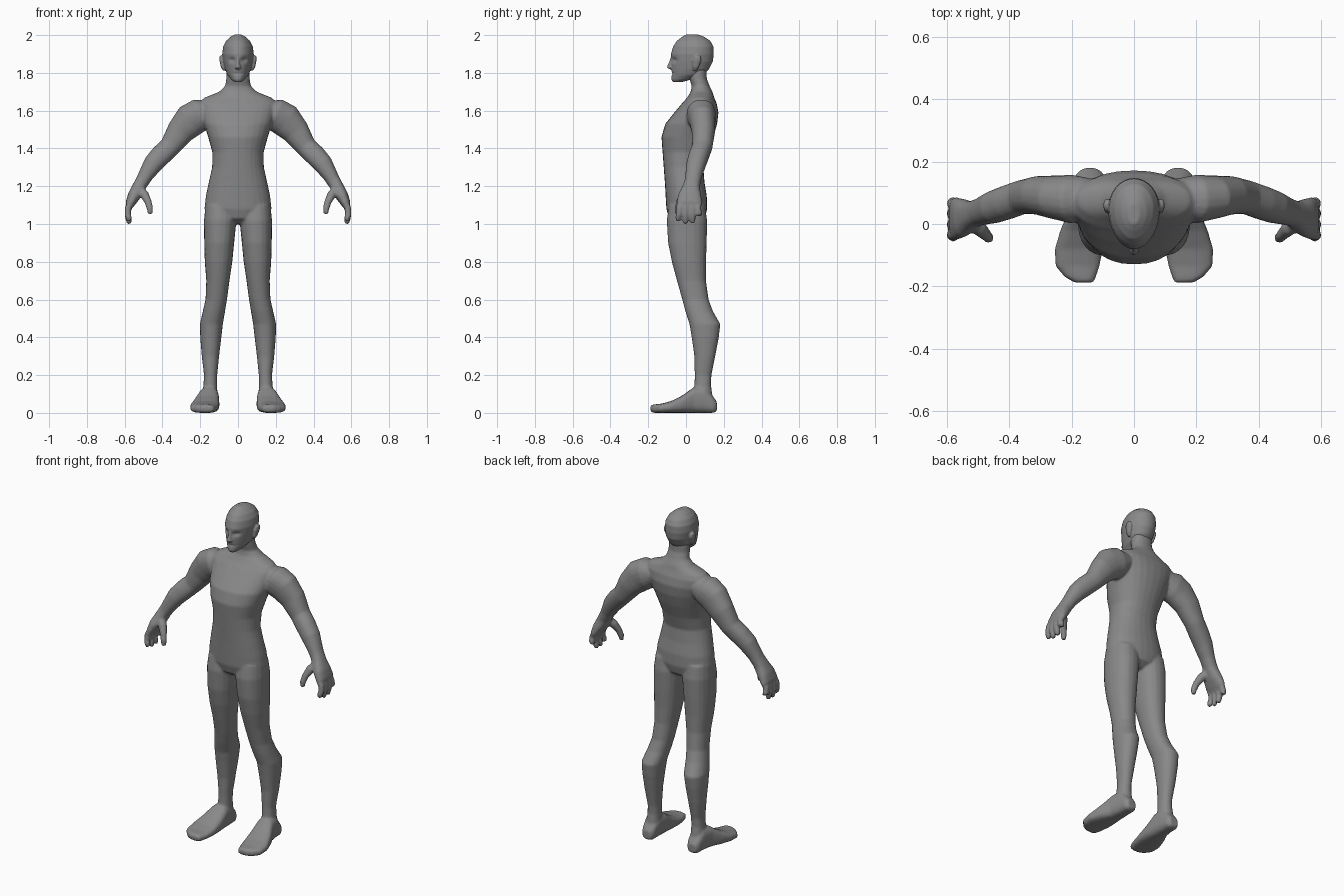
import bpy, bmesh, math
from mathutils import Vector

skin = bpy.data.materials.new("grey_skin")
skin.diffuse_color = (0.25, 0.25, 0.25, 1)


def loft(bm, sections, n=20, p=2.2):
    """Closed skin through sections of (centre, half-axis u, half-axis v)."""
    rings = []
    for c, u, v in sections:
        ring = []
        for i in range(n):
            a = 2 * math.pi * i / n
            ca, sa = math.cos(a), math.sin(a)
            e = 2 / p
            ring.append(bm.verts.new(c + u * math.copysign(abs(ca) ** e, ca)
                                     + v * math.copysign(abs(sa) ** e, sa)))
        rings.append(ring)
    faces = []
    for a, b in zip(rings, rings[1:]):
        for i in range(n):
            j = (i + 1) % n
            faces.append(bm.faces.new((a[i], a[j], b[j], b[i])))
    faces += [bm.faces.new(rings[0][::-1]), bm.faces.new(rings[-1])]
    bmesh.ops.recalc_face_normals(bm, faces=faces)
    return [v for r in rings for v in r]


def stack(bm, rows, s=1, **kw):
    """Horizontal sections: z, x0, x1, y0, y1."""
    return loft(bm, [(Vector((s * (a + b) / 2, (c + d) / 2, z)), Vector(((b - a) / 2, 0, 0)),
                      Vector((0, (d - c) / 2, 0))) for z, a, b, c, d in rows], **kw)


def tube(bm, rows, s=1, **kw):
    """Limb along a path: x, y, z, radius in the xz plane, radius in y."""
    pts = [Vector((s * r[0], r[1], r[2])) for r in rows]
    sec = []
    for i, r in enumerate(rows):
        d = pts[min(i + 1, len(pts) - 1)] - pts[max(i - 1, 0)]
        u = Vector((d.z, 0, -d.x)).normalized()
        sec.append((pts[i], u * r[3], d.cross(u).normalized() * r[4]))
    loft(bm, sec, **kw)


def refine(rows, k):
    out = []
    for a, b in zip(rows, rows[1:]):
        out += [[x + (y - x) * i / k for x, y in zip(a, b)] for i in range(k)]
    return out + [rows[-1]]


def finish(bm, name, voxel, smooth):
    me = bpy.data.meshes.new(name)
    bm.to_mesh(me)
    bm.free()
    ob = bpy.data.objects.new(name, me)
    bpy.context.collection.objects.link(ob)
    me.materials.append(skin)
    # fuse overlapping volumes into one soft skin
    m = ob.modifiers.new("fuse", 'REMESH')
    m.mode, m.voxel_size, m.use_smooth_shade = 'VOXEL', voxel, True
    m = ob.modifiers.new("soften", 'SMOOTH')
    m.factor, m.iterations = 0.5, smooth


def sym(rows):
    return [(z, -w, w, a, b) for z, w, a, b in rows]


# torso and neck
bm = bmesh.new()
stack(bm, sym([
    (1.00, .06, -.05, .06), (1.03, .13, -.09, .10), (1.08, .178, -.104, .112),
    (1.15, .170, -.108, .110), (1.22, .155, -.112, .098), (1.30, .137, -.118, .092),
    (1.38, .136, -.124, .115), (1.46, .158, -.130, .145), (1.53, .180, -.110, .165),
    (1.59, .195, -.062, .172), (1.64, .205, -.020, .162), (1.668, .18, .005, .150),
    (1.70, .10, .025, .140), (1.73, .068, .030, .125), (1.77, .062, .018, .110),
    (1.82, .060, .010, .110)]), n=28)

for s in (-1, 1):
    # legs
    stack(bm, [
        (1.10, .01, .172, -.09, .10), (1.02, .008, .180, -.102, .112), (.90, .020, .179, -.095, .110),
        (.80, .030, .176, -.075, .106), (.70, .045, .168, -.048, .106), (.60, .058, .172, -.020, .120),
        (.54, .068, .186, -.004, .142), (.47, .080, .202, .018, .182), (.40, .088, .200, .030, .174),
        (.30, .100, .192, .044, .155), (.20, .110, .180, .046, .135), (.15, .110, .183, .045, .132),
        (.06, .108, .190, .035, .145)], s)
    # feet
    loft(bm, [(Vector((s * (a + b) / 2, y, (c + d) / 2)), Vector(((b - a) / 2, 0, 0)),
               Vector((0, 0, (d - c) / 2))) for y, a, b, c, d in [
        (.163, .125, .178, .01, .06), (.145, .112, .190, .0, .085), (.10, .105, .198, .0, .14),
        (.04, .100, .210, .0, .135), (-.02, .098, .236, .0, .092), (-.08, .100, .254, .0, .062),
        (-.135, .110, .252, .0, .048), (-.170, .122, .222, .0, .045), (-.188, .13, .19, .008, .04)]],
        p=2.8)
    # arms
    tube(bm, [
        (.13, .085, 1.60, .05, .06), (.20, .080, 1.578, .088, .078), (.25, .086, 1.550, .090, .070),
        (.305, .092, 1.490, .074, .062), (.36, .086, 1.410, .056, .054), (.41, .068, 1.362, .056, .054),
        (.45, .054, 1.318, .052, .052), (.49, .040, 1.255, .040, .044), (.518, .032, 1.205, .034, .042)], s)
    # palms
    tube(bm, [
        (.505, .036, 1.235, .034, .040), (.524, .028, 1.195, .036, .046), (.550, .020, 1.150, .034, .062),
        (.570, .018, 1.110, .026, .068), (.578, .018, 1.085, .016, .062)], s, p=2.4)
    # fingers
    for y0, y1, tip in ((-.032, -.042, 1.018), (0, -.003, 1.004), (.033, .035, 1.008), (.062, .074, 1.045)):
        tube(bm, [(.560, y0, 1.125, .016, .017), (.581, y0, 1.085, .018, .018),
                  (.584, (y0 + y1) / 2, 1.05, .017, .016), (.578, y1, tip + .015, .016, .015),
                  (.576, y1, tip - .003, .011, .010)], s, n=12)
    # thumbs
    tube(bm, [(.525, .012, 1.185, .024, .026), (.495, -.015, 1.155, .024, .024),
              (.475, -.035, 1.115, .019, .018), (.466, -.045, 1.08, .017, .016),
              (.465, -.047, 1.053, .012, .011)], s, n=12)
finish(bm, "body", .007, 3)

# head
bm = bmesh.new()
head = stack(bm, refine(sym([
    (1.752, .022, -.070, -.02), (1.765, .040, -.077, .03), (1.79, .060, -.076, .095),
    (1.82, .071, -.077, .122), (1.86, .080, -.080, .142), (1.90, .085, -.080, .147),
    (1.94, .080, -.068, .145), (1.97, .064, -.048, .128), (1.99, .042, -.022, .098),
    (2.003, .018, .0, .065)]), 4), n=48, p=2.1)
for v in head:
    # narrow face, eye sockets and mouth crease
    f = max(0, (.06 - v.co.y) / .14)
    v.co.x *= 1 - .16 * f
    if v.co.y < 0:
        for s in (-1, 1):
            v.co.y += .016 * math.exp(-((v.co.x - s * .032) / .017) ** 2 - ((v.co.z - 1.868) / .012) ** 2)
        v.co.y += .006 * math.exp(-(v.co.x / .03) ** 2 - ((v.co.z - 1.797) / .006) ** 2)
# nose
stack(bm, [(1.818, -.012, .012, -.084, -.05), (1.828, -.018, .018, -.101, -.05),
           (1.838, -.013, .013, -.099, -.05), (1.86, -.009, .009, -.089, -.05),
           (1.888, -.008, .008, -.080, -.05)], n=12)
# ears
for s in (-1, 1):
    stack(bm, [(1.812, .066, .080, .040, .056), (1.83, .068, .091, .034, .068),
               (1.865, .072, .098, .034, .082), (1.885, .076, .098, .042, .080),
               (1.893, .080, .092, .052, .070)], s, n=12)
finish(bm, "head", .004, 2)
